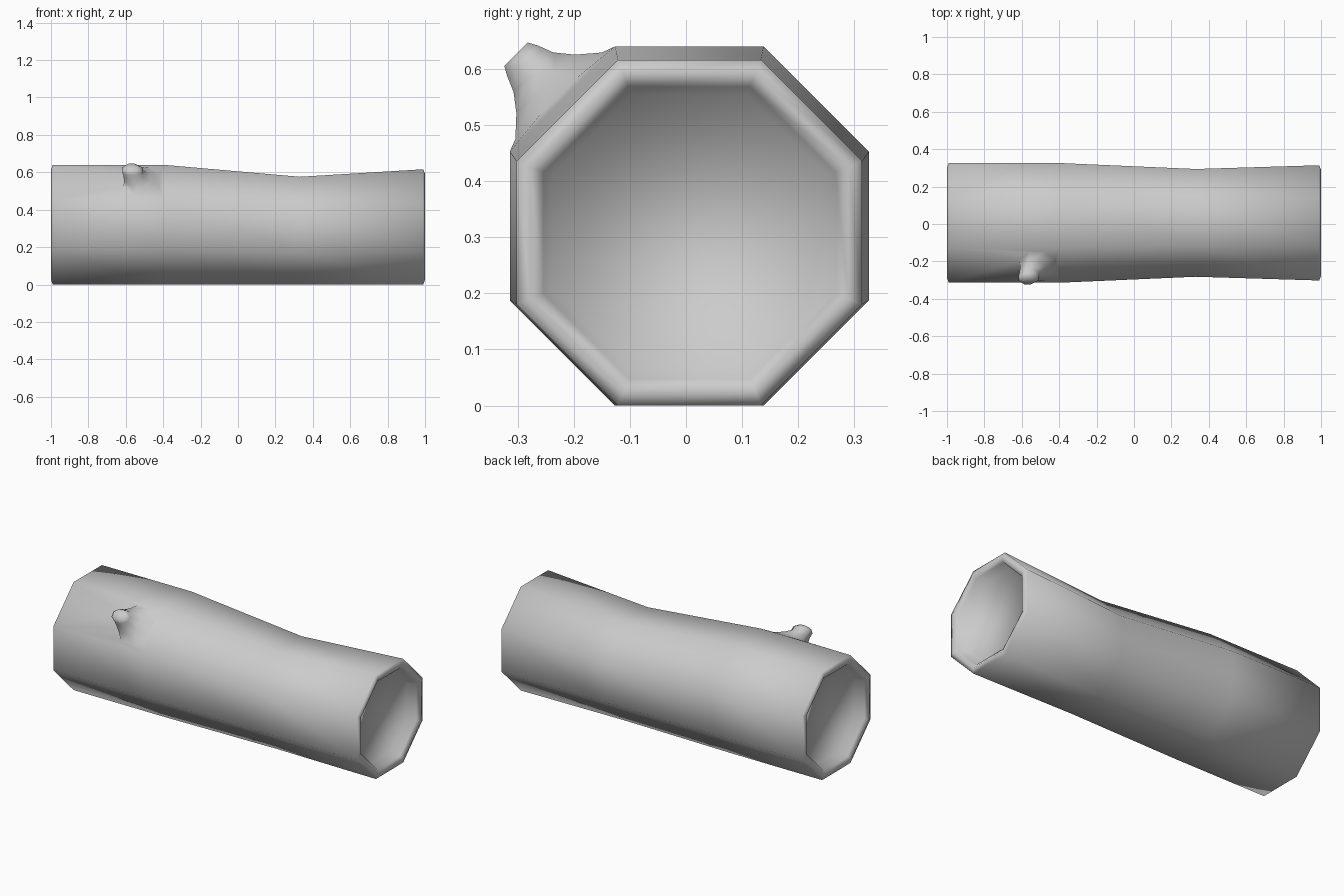
import bpy, bmesh
from math import cos, sin, pi
from mathutils import Vector

if "Cube" in bpy.data.objects:
    bpy.data.objects.remove(bpy.data.objects["Cube"])


def add_ring(bm, points):
    return [bm.verts.new(p) for p in points]


def skin(bm, a, b, skip=()):
    n = len(a)
    for i in range(n):
        if i not in skip:
            bm.faces.new((a[i], a[(i + 1) % n], b[(i + 1) % n], b[i]))


def octagon(x, apothem, inset=0.0):
    """Flat-bottomed octagon resting on the ground, optionally inset."""
    r = (apothem - inset) / cos(pi / 8)
    return [(x, 0.006 + r * cos(pi / 8 + i * pi / 4),
             apothem + r * sin(pi / 8 + i * pi / 4)) for i in range(8)]


bm = bmesh.new()

# Log: recessed end, rounded rim, gently waisted trunk, rim, recessed end
DEPTH = 0.07
BACK, FRONT = 0.32, 0.308
log = [add_ring(bm, octagon(*r)) for r in (
    (-1 + DEPTH, BACK, 0.062),
    (-0.985, BACK, 0.048),
    (-1.0, BACK, 0.024),
    (-0.99, BACK),
    (-0.4, BACK),
    (0.33, 0.288),
    (0.99, FRONT),
    (1.0, FRONT, 0.024),
    (0.985, FRONT, 0.048),
    (1 - DEPTH, FRONT, 0.062),
)]
STUB_SIDE = 2  # upper front facet, left open for the branch
for k, (a, b) in enumerate(zip(log, log[1:])):
    skin(bm, a, b, skip=(STUB_SIDE,) if k == 3 else ())
bm.faces.new(log[0])
bm.faces.new(log[-1])

# Branch stub: flared root rising diagonally to a small blunt knob
across = Vector((0, 1, 1)).normalized()
along = Vector((1, 0, 0))
angles = [pi / 8 + i * pi / 4 for i in range(8)]
stub = [add_ring(bm, [Vector(c) + along * (ra * cos(t)) + across * (rb * sin(t))
                      for t in angles])
        for c, ra, rb in (  # centre, radius along the log, radius across
            ((-0.515, -0.227, 0.552), 0.105, 0.118),
            ((-0.54, -0.250, 0.573), 0.075, 0.080),
            ((-0.56, -0.272, 0.594), 0.056, 0.054),
            ((-0.565, -0.291, 0.614), 0.058, 0.042),
            ((-0.57, -0.303, 0.626), 0.038, 0.032))]
for a, b in zip(stub, stub[1:]):
    skin(bm, a, b)
bm.faces.new(stub[-1])

# Blend the branch root into the open facet: two root points per facet corner
lo, hi = STUB_SIDE + 1, STUB_SIDE
corners = [log[4][hi], log[3][hi], log[3][lo], log[4][lo]]
for k in range(8):
    m = (k + 1) % 8
    c, d = corners[k // 2], corners[m // 2]
    bm.faces.new([stub[0][k], stub[0][m], d] + ([] if c is d else [c]))

bmesh.ops.recalc_face_normals(bm, faces=bm.faces)
for f in bm.faces:
    f.smooth = True
me = bpy.data.meshes.new("hollow_log")
bm.to_mesh(me)
bm.free()
bpy.context.collection.objects.link(bpy.data.objects.new("hollow_log", me))
